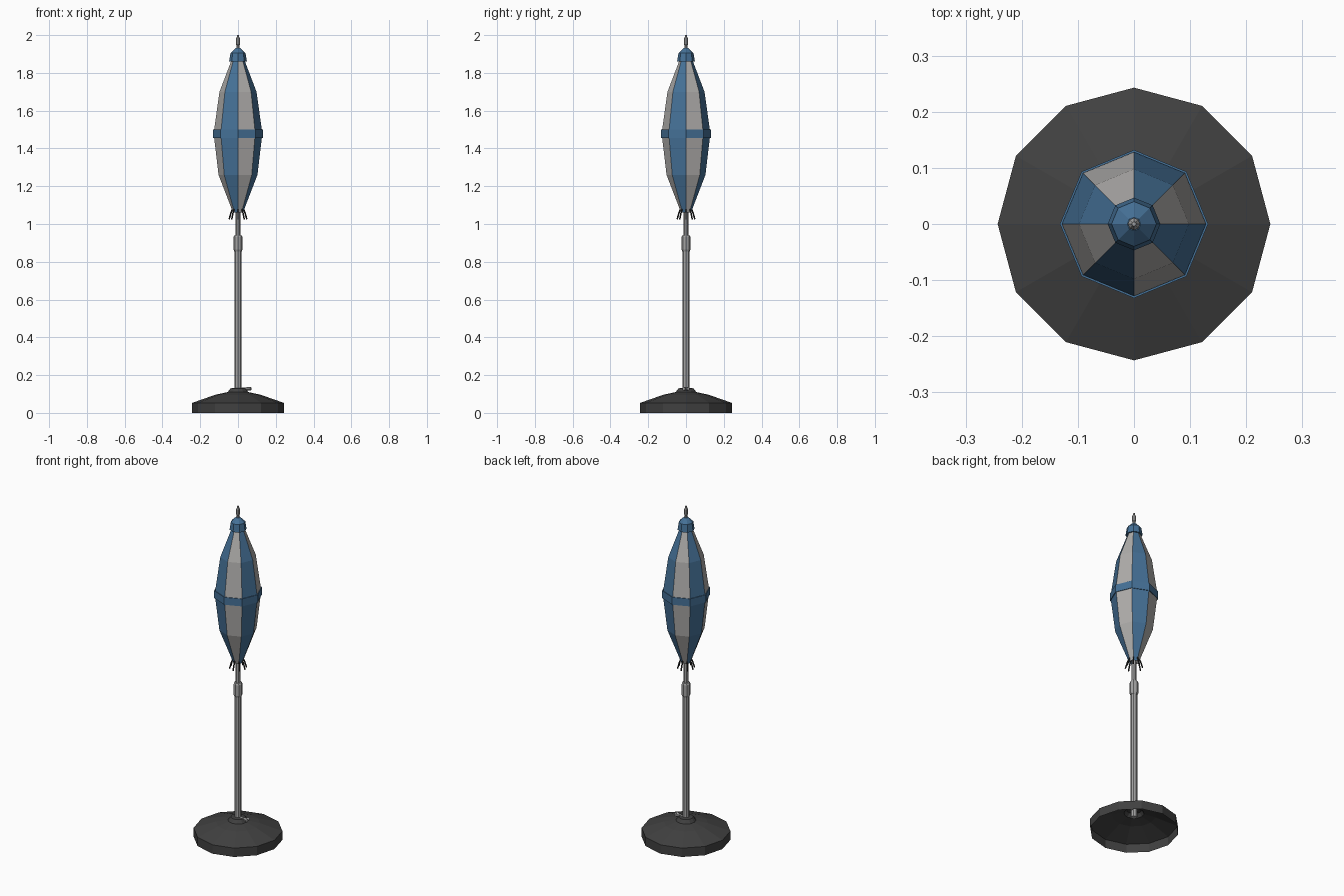
import bpy
import bmesh
from math import cos, sin, pi
from mathutils import Matrix, Vector

cube = bpy.data.objects.get("Cube")
if cube:
    bpy.data.objects.remove(cube, do_unlink=True)


def make_material(name, r, g, b):
    mat = bpy.data.materials.new(name)
    mat.use_nodes = True
    mat.diffuse_color = (r, g, b, 1)
    mat.node_tree.nodes["Principled BSDF"].inputs["Base Color"].default_value = (r, g, b, 1)
    return mat


blue = make_material("canvas blue", 0.06, 0.165, 0.31)
pale = make_material("canvas pale grey", 0.43, 0.42, 0.41)
metal = make_material("pole metal", 0.37, 0.37, 0.37)
dark = make_material("base charcoal", 0.052, 0.052, 0.052)
black = make_material("rib black", 0.02, 0.02, 0.02)


def finish(name, bm, *mats):
    mesh = bpy.data.meshes.new(name)
    bm.to_mesh(mesh)
    bm.free()
    for mat in mats:
        mesh.materials.append(mat)
    obj = bpy.data.objects.new(name, mesh)
    bpy.context.collection.objects.link(obj)
    return obj


def lathe(name, profile, sides, mats, cap_bottom=False, cap_top=False, striped=False):
    """Turn a (radius, height) profile, listed bottom to top, around z."""
    bm = bmesh.new()
    rings = [[bm.verts.new((r * cos(2 * pi * i / sides), r * sin(2 * pi * i / sides), z))
              for i in range(sides)] for r, z in profile]
    for low, high in zip(rings, rings[1:]):
        for i in range(sides):
            j = (i + 1) % sides
            face = bm.faces.new((low[i], low[j], high[j], high[i]))
            if striped:
                face.material_index = i % 2
    if cap_bottom:
        bm.faces.new(rings[0][::-1])
    if cap_top:
        bm.faces.new(rings[-1])
    return finish(name, bm, *mats)


def rod(bm, start, end, radius, sides=6):
    start, end = Vector(start), Vector(end)
    axis = end - start
    turn = axis.to_track_quat('Z', 'Y').to_matrix().to_4x4()
    bmesh.ops.create_cone(bm, cap_ends=True, segments=sides, radius1=radius, radius2=radius,
                          depth=axis.length,
                          matrix=Matrix.Translation((start + end) / 2) @ turn)


# Hollow weighted foot with its neck
lathe("base", [(0.243, 0), (0.243, 0.053), (0.12, 0.096), (0.055, 0.11),
               (0.04, 0.13), (0.018, 0.132)], 12, [dark])

# Telescoping pole, joint collar and finial
lathe("lower_pole", [(0.018, 0.085), (0.018, 0.87)], 8, [metal], True, True)
lathe("pole_collar", [(0.02, 0.855), (0.024, 0.865), (0.024, 0.93), (0.02, 0.94)],
      8, [metal], True, True)
lathe("upper_pole", [(0.013, 0.93), (0.013, 1.9)], 8, [metal], True, True)
lathe("finial", [(0.007, 1.91), (0.007, 1.945), (0.011, 1.95), (0.011, 1.98),
                 (0.006, 1.99), (0.004, 2.0)], 8, [metal], True, True)

# Folded canopy with alternating panels
lathe("canopy", [(0.026, 1.06), (0.103, 1.26), (0.129, 1.48), (0.098, 1.7),
                 (0.037, 1.86), (0.03, 1.89)], 8, [pale, blue], striped=True)

# Tie strap and top cap
lathe("strap", [(0.128, 1.455), (0.132, 1.455), (0.132, 1.5), (0.128, 1.5)], 8, [blue])
lathe("top_cap", [(0.038, 1.86), (0.047, 1.86), (0.04, 1.905), (0.012, 1.932)],
      8, [blue], cap_top=True)

# Rib tips flaring out under the canopy
bm = bmesh.new()
for k in range(8):
    a = k * pi / 4
    d = Vector((cos(a), sin(a), 0))
    rod(bm, d * 0.025 + Vector((0, 0, 1.09)), d * 0.037 + Vector((0, 0, 1.06)), 0.004)
    rod(bm, d * 0.037 + Vector((0, 0, 1.06)), d * 0.047 + Vector((0, 0, 1.025)), 0.004)
finish("rib_tips", bm, black)

# Locking screw with a wing grip
bm = bmesh.new()
rod(bm, (0.01, 0, 0.128), (0.055, 0, 0.128), 0.007)
for side in (-1, 1):
    rod(bm, (0.045, 0, 0.128), (0.068, side * 0.012, 0.128), 0.009)
finish("locking_screw", bm, metal)
